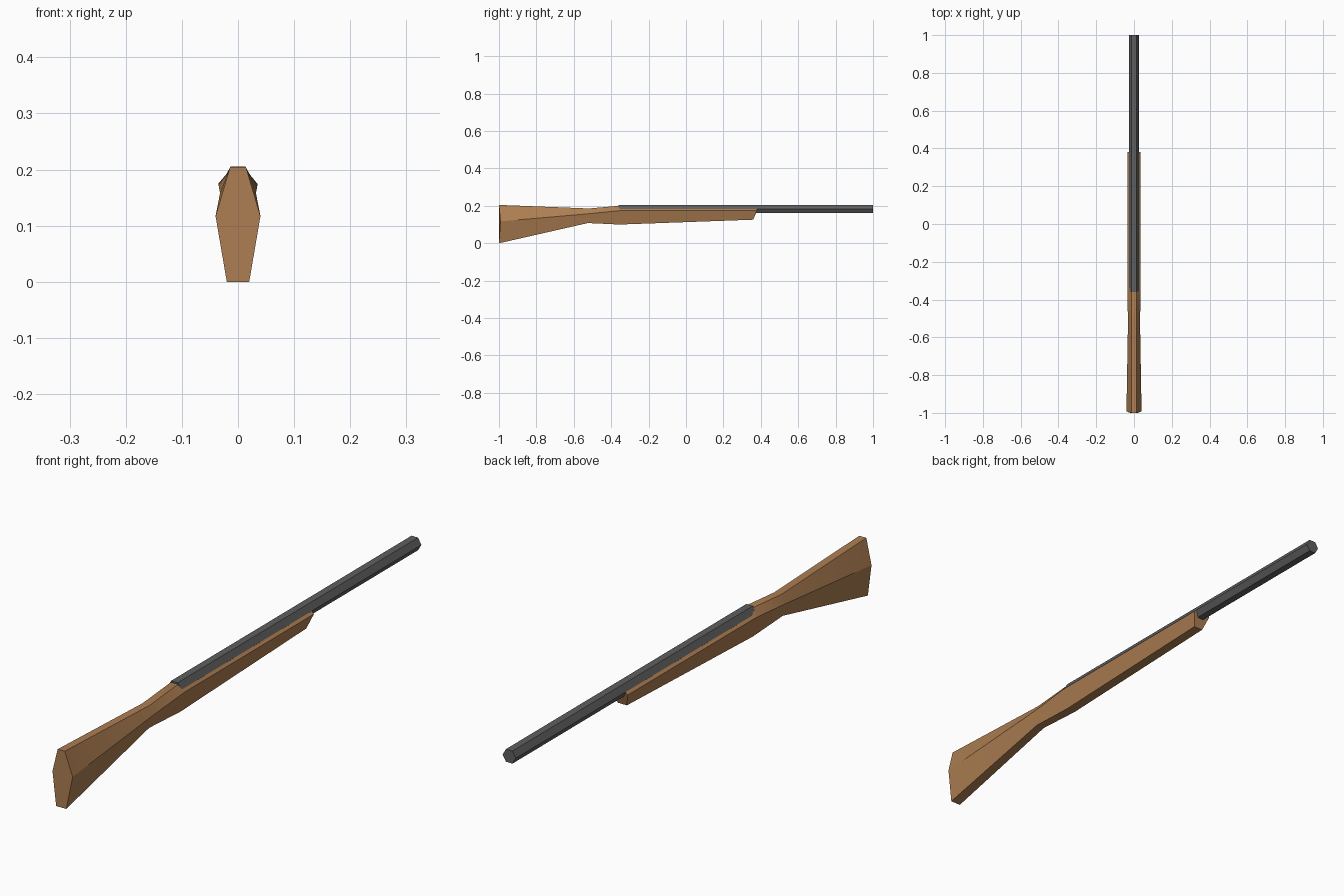
import bpy, bmesh, math

if "Cube" in bpy.data.objects:
    bpy.data.objects.remove(bpy.data.objects["Cube"])


def material(name, rgb):
    m = bpy.data.materials.new(name)
    m.diffuse_color = (*rgb, 1)
    m.use_nodes = True
    m.node_tree.nodes["Principled BSDF"].inputs["Base Color"].default_value = m.diffuse_color
    return m


wood = material("brown wood", (0.42, 0.21, 0.085))
steel = material("dark grey steel", (0.115, 0.115, 0.118))


def loft(name, rings, mat, angle):
    """Skin a list of equal-length rings and cap both ends."""
    bm = bmesh.new()
    vs = [[bm.verts.new(p) for p in ring] for ring in rings]
    n = len(vs[0])
    for a, b in zip(vs, vs[1:]):
        for i in range(n):
            j = (i + 1) % n
            bm.faces.new((a[i], a[j], b[j], b[i]))
    bm.faces.new(vs[0])
    bm.faces.new(vs[-1])
    bmesh.ops.recalc_face_normals(bm, faces=bm.faces)
    me = bpy.data.meshes.new(name)
    bm.to_mesh(me)
    bm.free()
    me.materials.append(mat)
    ob = bpy.data.objects.new(name, me)
    bpy.context.collection.objects.link(ob)
    bpy.ops.object.select_all(action='DESELECT')
    ob.select_set(True)
    bpy.context.view_layer.objects.active = ob
    bpy.ops.object.shade_smooth_by_angle(angle=math.radians(angle))
    return ob


def section(bottom, middle, top):
    """Six-sided ring from three (y, z, half width) levels, mirrored in x."""
    levels = (bottom, middle, top)
    return ([(w, y, z) for y, z, w in levels]
            + [(-w, y, z) for y, z, w in reversed(levels)])


# wooden stock: butt, wrist, breech, trough start, fore-end tip
loft("stock", [
    section((-1.0, 0.0, 0.020), (-0.992, 0.117, 0.040), (-1.0, 0.205, 0.014)),
    section((-0.525, 0.108, 0.016), (-0.52, 0.158, 0.032), (-0.52, 0.186, 0.014)),
    section((-0.35, 0.100, 0.018), (-0.36, 0.174, 0.035), (-0.36, 0.200, 0.014)),
    section((-0.33, 0.101, 0.018), (-0.335, 0.175, 0.035), (-0.335, 0.193, 0.014)),
    section((0.36, 0.126, 0.018), (0.38, 0.175, 0.035), (0.38, 0.193, 0.014)),
], wood, 30)

# hexagonal barrel lying in the stock
R, ZC = 0.026, 0.183
hexagon = [(R * math.cos(k * math.pi / 3), ZC + R * math.sin(k * math.pi / 3))
           for k in range(6)]
loft("barrel", [[(x, y, z) for x, z in hexagon] for y in (-0.36, 1.0)], steel, 30)
